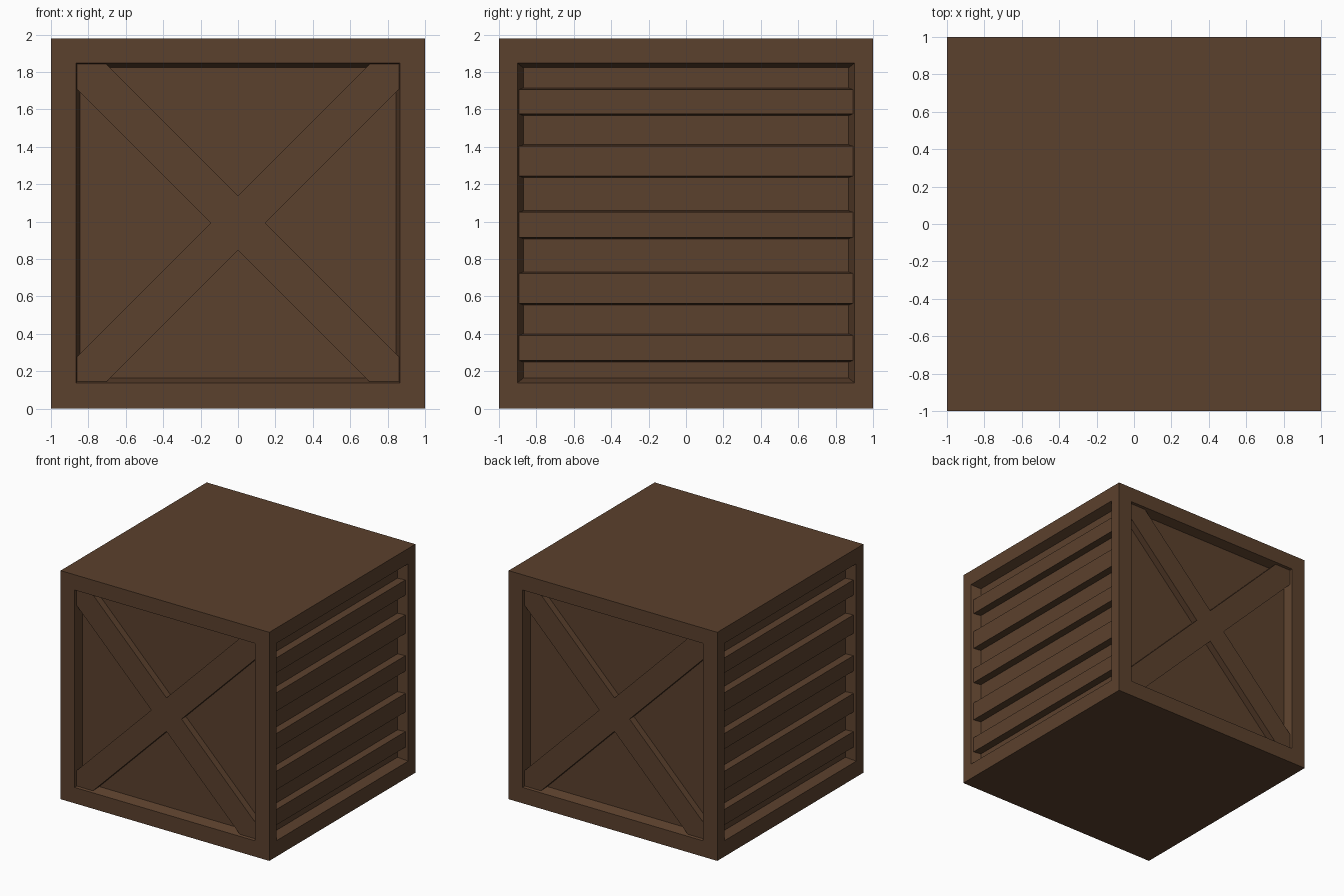
import bpy, bmesh, math
from mathutils import Matrix, Vector

if "Cube" in bpy.data.objects:
    bpy.data.objects.remove(bpy.data.objects["Cube"])

H = 1.98            # crate height
MID = 0.9925        # height of the panel centre
DEPTH = 0.08        # recess depth
PROUD = 0.02        # distance of planks behind the frame face

wood = bpy.data.materials.new("brown_wood")
wood.diffuse_color = (0.105, 0.052, 0.026, 1)
wood.use_nodes = True
wood.node_tree.nodes["Principled BSDF"].inputs["Base Color"].default_value = wood.diffuse_color


def finish(bm, name, turn=0.0):
    bmesh.ops.recalc_face_normals(bm, faces=bm.faces)
    me = bpy.data.meshes.new(name)
    bm.to_mesh(me)
    bm.free()
    me.transform(Matrix.Rotation(turn, 4, 'Z'))
    me.materials.append(wood)
    ob = bpy.data.objects.new(name, me)
    bpy.context.collection.objects.link(ob)
    return ob


def loft(front, back, y0, y1, name, turn):
    """Solid between two matching outlines (u, z) at depths y0 and y1."""
    bm = bmesh.new()
    a = [bm.verts.new((u, y0, z)) for u, z in front]
    b = [bm.verts.new((u, y1, z)) for u, z in back]
    bm.faces.new(a)
    bm.faces.new(b)
    n = len(a)
    for i in range(n):
        j = (i + 1) % n
        bm.faces.new((a[i], a[j], b[j], b[i]))
    return finish(bm, name, turn)


# Crate body: box with a tapered recess in each of the four sides
bm = bmesh.new()
bmesh.ops.create_cube(bm, size=2)
for v in bm.verts:
    v.co.z = H if v.co.z > 0 else 0
bm.normal_update()
for f in [f for f in bm.faces if abs(f.normal.z) < 0.5]:
    n = f.normal.copy()
    side = Vector((-n.y, n.x, 0))
    half_w, floor_w = (0.865, 0.845) if abs(n.y) > 0.5 else (0.902, 0.87)
    for w, h, d in ((half_w, 0.855, 0), (floor_w, 0.83, DEPTH)):
        bmesh.ops.inset_individual(bm, faces=[f], thickness=0.02)
        for v in f.verts:
            su = math.copysign(1, v.co.dot(side))
            sz = math.copysign(1, v.co.z - MID)
            v.co = n * (1 - d) + side * su * w + Vector((0, 0, MID + sz * h))
finish(bm, "crate_body")

# Cross braces on front and back: one flush X clipped to the recess
def cross(w, h):
    k = 0.145
    pts = [(0, k), (h - k, h), (w, h), (w, w - k), (k, 0),
           (w, k - w), (w, -h), (h - k, -h), (0, -k),
           (k - h, -h), (-w, -h), (-w, k - w), (-k, 0),
           (-w, w - k), (-w, h), (k - h, h)]
    return [(u, MID + z) for u, z in pts]

for name, turn in (("front_cross_brace", 0), ("back_cross_brace", math.pi)):
    loft(cross(0.86, 0.849), cross(0.845, 0.83), -1 + PROUD, -1 + DEPTH, name, turn)

# Horizontal slats on the left and right sides
SLATS = [(0.249, 0.40), (0.554, 0.731), (0.908, 1.058), (1.235, 1.411), (1.567, 1.714)]

def rect(w, lo, hi):
    return [(-w, lo), (w, lo), (w, hi), (-w, hi)]

for name, turn in (("right_slat", math.pi / 2), ("left_slat", -math.pi / 2)):
    for i, (lo, hi) in enumerate(SLATS):
        loft(rect(0.892, lo + 0.008, hi - 0.008), rect(0.87, lo, hi),
             -1 + PROUD, -1 + DEPTH, f"{name}_{i + 1}", turn)
